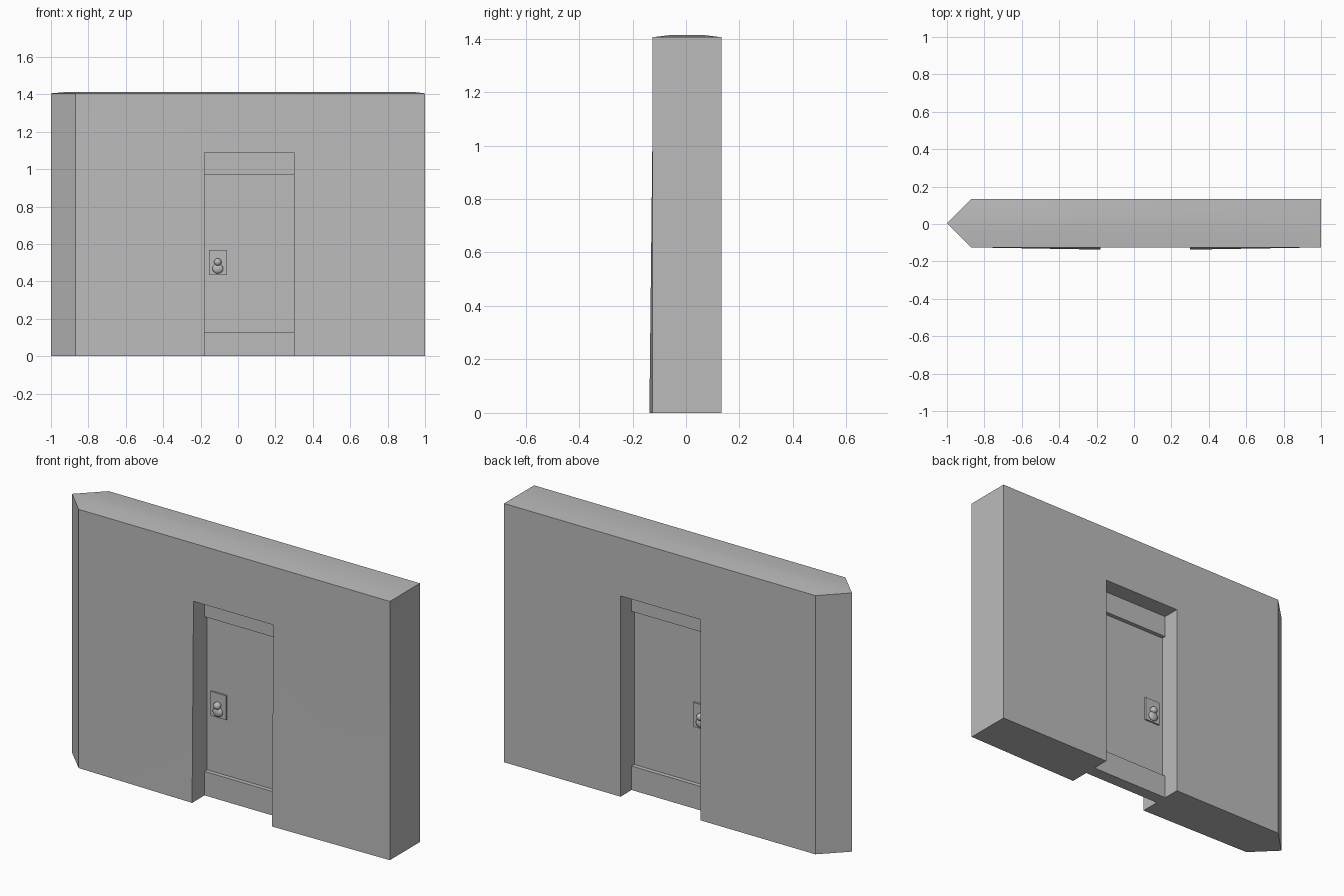
import bpy, bmesh, math
from mathutils import Vector

if "Cube" in bpy.data.objects:
    bpy.data.objects.remove(bpy.data.objects["Cube"])

stone = bpy.data.materials.new("plain_grey")
stone.diffuse_color = (0.5, 0.5, 0.5, 1)
stone.use_nodes = True
stone.node_tree.nodes["Principled BSDF"].inputs["Base Color"].default_value = stone.diffuse_color

FRONT, BACK, MID = -0.125, 0.133, 0.004
L, R, TOP = -0.87, 1.0, 1.405        # wall body ends and height
DL, DR, DH = -0.18, 0.30, 1.09       # doorway


def finish(obj, name, smooth=False):
    obj.name = name
    obj.data.materials.clear()
    obj.data.materials.append(stone)
    if smooth:
        bpy.ops.object.select_all(action='DESELECT')
        obj.select_set(True)
        bpy.context.view_layer.objects.active = obj
        bpy.ops.object.shade_smooth_by_angle(angle=math.radians(30))
    return obj


def box(name, x0, x1, y0, y1, z0, z1):
    bpy.ops.mesh.primitive_cube_add(size=1)
    obj = bpy.context.object
    for v in obj.data.vertices:
        v.co = Vector(((x0 + x1) / 2 + v.co.x * (x1 - x0),
                       (y0 + y1) / 2 + v.co.y * (y1 - y0),
                       (z0 + z1) / 2 + v.co.z * (z1 - z0)))
    return finish(obj, name)


def ball(name, loc, radius, scale):
    bpy.ops.mesh.primitive_uv_sphere_add(segments=16, ring_count=10, radius=radius, location=loc)
    bpy.context.object.scale = scale
    return finish(bpy.context.object, name, True)


# Wall with doorway and wedge-shaped left end
bm = bmesh.new()
outline = [(L, 0), (DL, 0), (DL, DH), (DR, DH), (DR, 0), (R, 0), (R, TOP), (L, TOP)]
front = [bm.verts.new((x, FRONT, z)) for x, z in outline]
back = [bm.verts.new((x, BACK, z)) for x, z in outline]
tip = [bm.verts.new((-1, MID, z)) for z in (0, TOP)]
bm.faces.new(front)
bm.faces.new(back[::-1])
for i in (1, 2, 3, 5):               # doorway reveals and right end
    bm.faces.new((front[i], front[i + 1], back[i + 1], back[i]))
bm.faces.new((front[0], front[7], tip[1], tip[0]))
bm.faces.new((back[0], back[7], tip[1], tip[0]))
bm.faces.new((front[0], front[1], back[1], back[0], tip[0]))
bm.faces.new((front[4], front[5], back[5], back[4]))
top = bm.faces.new((front[6], front[7], tip[1], back[7], back[6]))
bmesh.ops.recalc_face_normals(bm, faces=bm.faces)

# Slightly crowned top
bmesh.ops.inset_region(bm, faces=[top], thickness=0.09, depth=0.0)
for v in top.verts:
    v.co.z = TOP + 0.008

# Gentle flare at the foot of the doorway
for i in (1, 4):
    front[i].co.y -= 0.012
bmesh.ops.triangulate(bm, faces=[f for f in bm.faces if len(f.verts) > 4])
mesh = bpy.data.meshes.new("wall")
bm.to_mesh(mesh)
bm.free()
wall = bpy.data.objects.new("wall", mesh)
bpy.context.collection.objects.link(wall)
finish(wall, "wall", True)

# Recessed door between a lintel and a sill
box("door_panel", DL, DR, MID - 0.011, MID + 0.011, 0.13, 0.97)
box("door_lintel", DL, DR, MID - 0.034, MID + 0.034, 0.97, DH)
box("door_sill", DL, DR, MID - 0.034, MID + 0.034, 0, 0.13)

# Lock plate, knob and drop handle on both sides
for side, s in (("front", -1), ("back", 1)):
    y = MID + s * 0.011
    box(side + "_lock_plate", -0.155, -0.06, *sorted((y, y + s * 0.009)), 0.435, 0.567)
    ball(side + "_knob", (-0.108, y + s * 0.016, 0.503), 0.02, (1, 1, 1))
    ball(side + "_drop_handle", (-0.108, y + s * 0.012, 0.468), 0.029, (1, 0.5, 0.9))
